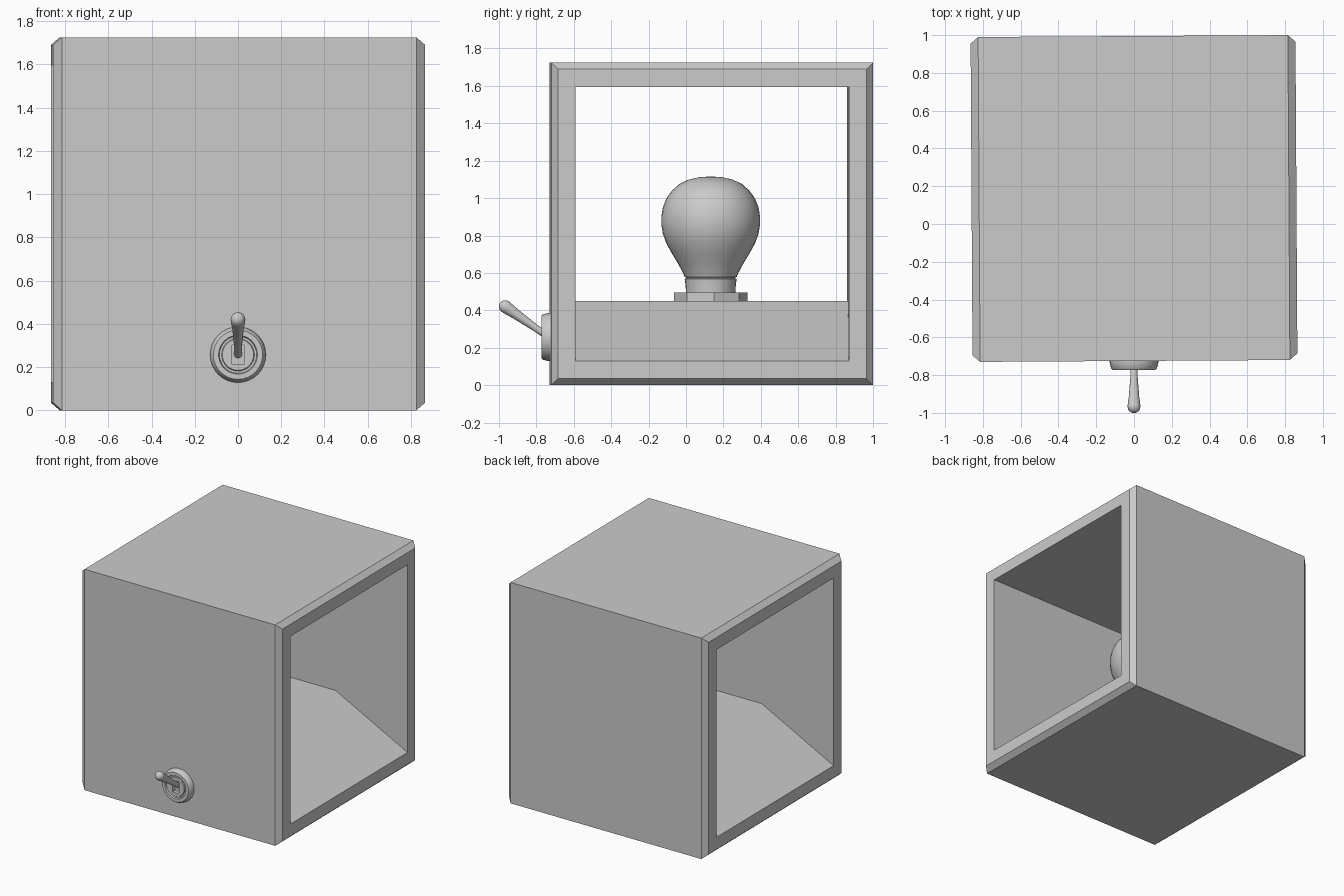
import bpy, bmesh, math
from mathutils import Matrix, Vector

if "Cube" in bpy.data.objects:
    bpy.data.objects.remove(bpy.data.objects["Cube"])

CY = 0.135                      # centre of the box in y
TURN = math.radians(0.35)       # the box sits very slightly turned
TOP = 1.725


def finish(name, bm, matrix=Matrix(), smooth=None):
    bmesh.ops.recalc_face_normals(bm, faces=bm.faces[:])
    mesh = bpy.data.meshes.new(name)
    bm.to_mesh(mesh)
    bm.free()
    ob = bpy.data.objects.new(name, mesh)
    bpy.context.collection.objects.link(ob)
    ob.matrix_world = matrix
    bpy.ops.object.select_all(action='DESELECT')
    ob.select_set(True)
    bpy.context.view_layer.objects.active = ob
    if smooth:
        bpy.ops.object.shade_smooth_by_angle(angle=math.radians(smooth))
    return ob


def bridge(bm, a, b):
    n = len(a)
    for i in range(n):
        j = (i + 1) % n
        bm.faces.new((a[i], a[j], b[j], b[i]))


def lathe(name, profile, sides, matrix, smooth=35, spin=0.0):
    """Revolve (radius, height) points about local z, with closed ends."""
    bm = bmesh.new()
    rings = []
    for r, h in profile:
        rings.append([bm.verts.new((r * math.cos(spin + math.tau * k / sides),
                                    r * math.sin(spin + math.tau * k / sides), h))
                      for k in range(sides)])
    for a, b in zip(rings, rings[1:]):
        bridge(bm, a, b)
    bm.faces.new(rings[0])
    bm.faces.new(rings[-1])
    return finish(name, bm, matrix, smooth)


box_matrix = Matrix.Translation((0, CY, 0)) @ Matrix.Rotation(TURN, 4, 'Z')

# Open-sided box: square loops swept along x and closed through the inside
bm = bmesh.new()
loops = []
for x, inset in ((-0.86, 0.035), (-0.82, 0), (0.82, 0), (0.86, 0.035),
                 (0.86, 0.13), (-0.86, 0.13)):
    h = 0.86 - inset
    loops.append([bm.verts.new((x, y, z)) for y, z in
                  ((-h, inset), (h, inset), (h, TOP - inset), (-h, TOP - inset))])
for i in range(6):
    bridge(bm, loops[i], loops[(i + 1) % 6])
finish("box_shell", bm, box_matrix)

# Floor inside, ramping up from both openings to a flat centre
bm = bmesh.new()
ends = [[bm.verts.new((x, y, z)) for x, z in
         ((-0.858, 0.13), (-0.24, 0.45), (0.24, 0.45), (0.858, 0.13))]
        for y in (-0.73, 0.73)]
bridge(bm, *ends)
for e in ends:
    bm.faces.new(e)
finish("ramped_floor", bm, box_matrix)

# Lamp holder and bulb
lamp = Matrix.Translation((0, CY - 0.003, 0))
lathe("lamp_base", [(0.197, 0.44), (0.197, 0.495)], 8, lamp,
      smooth=None, spin=math.radians(5))
lathe("bulb_neck", [(0.132, 0.49), (0.134, 0.53), (0.139, 0.568), (0.130, 0.572),
                    (0.130, 0.59)], 32, lamp)
lathe("bulb_glass", [(0.120, 0.572), (0.139, 0.578), (0.148, 0.60), (0.172, 0.645),
                     (0.205, 0.70), (0.237, 0.757), (0.256, 0.81), (0.264, 0.86),
                     (0.264, 0.90), (0.256, 0.95), (0.236, 1.0), (0.207, 1.04),
                     (0.168, 1.075), (0.12, 1.098), (0.06, 1.112), (0.01, 1.115)],
      32, lamp)

# Switch collar facing the front, with a slot for the lever
out = Matrix.Translation((0, -0.725, 0.257)) @ Matrix.Rotation(math.pi / 2, 4, 'X')
collar = lathe("switch_collar", [(0.129, -0.03), (0.129, 0.008), (0.122, 0.038),
                                 (0.114, 0.048), (0.090, 0.048), (0.086, 0.036),
                                 (0.076, 0.036), (0.072, 0.042), (0.01, 0.042)],
               32, out)
bm = bmesh.new()
bmesh.ops.create_cube(bm, size=1)
cutter = finish("slot_cutter", bm, Matrix.Translation((0, -0.76, 0.257))
                @ Matrix.Diagonal((0.056, 0.05, 0.092, 1)))
cutter.hide_render = True
cut = collar.modifiers.new("slot", 'BOOLEAN')
cut.object = cutter
cut.operation = 'DIFFERENCE'
cut.solver = 'EXACT'
bpy.context.view_layer.objects.active = collar
bpy.ops.object.modifier_apply(modifier=cut.name)
bpy.data.objects.remove(cutter)

# Flared lever with a rounded tip
base, tip = Vector((0, -0.735, 0.257)), Vector((0, -0.967, 0.42))
axis = tip - base
L = axis.length
lever = Matrix.Translation(base) @ axis.to_track_quat('Z', 'Y').to_matrix().to_4x4()
profile = [(0.018, 0), (0.019, L * 0.3), (0.027, L * 0.75), (0.033, L * 0.95)]
profile += [(0.034 * math.cos(a), L + 0.034 * math.sin(a))
            for a in (math.radians(d) for d in (0, 25, 50, 70, 85))]
lathe("switch_lever", profile, 24, lever)
